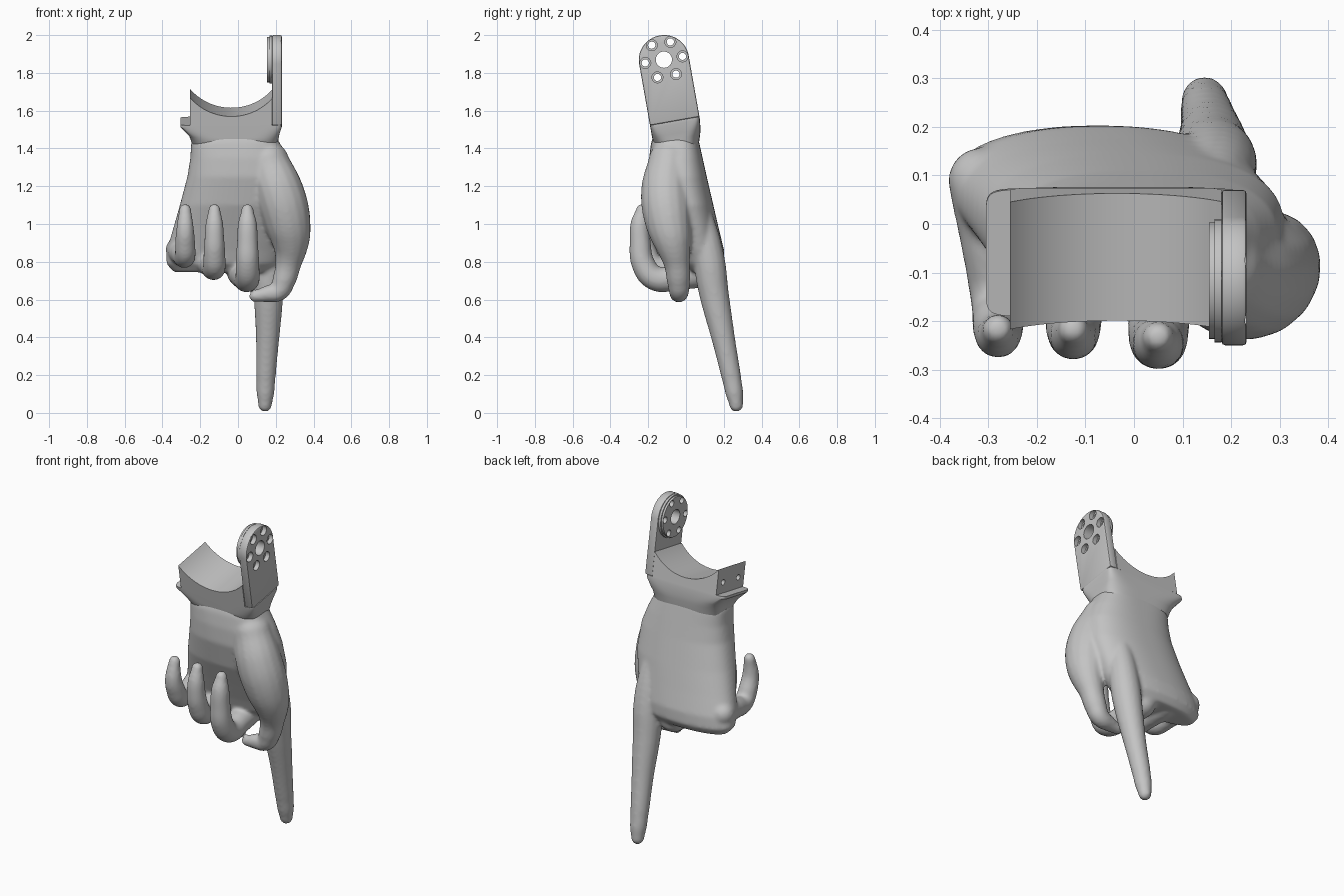
import bpy, bmesh, math
from mathutils import Matrix, Vector

cube = bpy.data.objects.get("Cube")
if cube:
    bpy.data.objects.remove(cube, do_unlink=True)

grey = bpy.data.materials.new("plain grey")
grey.use_nodes = True
grey.diffuse_color = (0.55, 0.55, 0.55, 1)
grey.node_tree.nodes["Principled BSDF"].inputs["Base Color"].default_value = (0.55, 0.55, 0.55, 1)

# The bracket leans forward around the joint centre
JOINT = Matrix.Translation((0, -0.117, 1.87)) @ Matrix.Rotation(math.radians(10), 4, 'X')


def finish(bm, name, matrix=None):
    bmesh.ops.recalc_face_normals(bm, faces=bm.faces)
    mesh = bpy.data.meshes.new(name)
    bm.to_mesh(mesh)
    bm.free()
    mesh.materials.append(grey)
    obj = bpy.data.objects.new(name, mesh)
    bpy.context.collection.objects.link(obj)
    if matrix:
        obj.matrix_world = matrix
    return obj


def select(objs):
    bpy.ops.object.select_all(action='DESELECT')
    for o in objs:
        o.select_set(True)
    bpy.context.view_layer.objects.active = objs[0]


def loft(name, sections, matrix=None, count=64):
    """Stack rounded-box rings: z, x min, x max, y min, y max, squareness."""
    bm = bmesh.new()
    rings = []
    for z, x0, x1, y0, y1, n in sections:
        ring = []
        for i in range(count):
            a = math.tau * (i + 0.5) / count
            c, s = math.cos(a), math.sin(a)
            px = math.copysign(abs(c) ** (2 / n), c)
            py = math.copysign(abs(s) ** (2 / n), s)
            ring.append(bm.verts.new(((x0 + x1 + px * (x1 - x0)) / 2,
                                      (y0 + y1 + py * (y1 - y0)) / 2, z)))
        rings.append(ring)
    for a, b in zip(rings, rings[1:]):
        for i in range(count):
            j = (i + 1) % count
            bm.faces.new((a[i], a[j], b[j], b[i]))
    bm.faces.new(rings[0])
    bm.faces.new(rings[-1])
    return finish(bm, name, matrix)


def prism(name, points, depth, matrix):
    """Extrude a closed outline of 3D points along a vector."""
    bm = bmesh.new()
    face = bm.faces.new([bm.verts.new(p) for p in points])
    out = bmesh.ops.extrude_face_region(bm, geom=[face], use_keep_orig=True)
    verts = [g for g in out["geom"] if isinstance(g, bmesh.types.BMVert)]
    bmesh.ops.translate(bm, verts=verts, vec=Vector(depth))
    return finish(bm, name, matrix)


def add_disc(bm, x0, x1, y, z, r):
    m = Matrix.Translation(((x0 + x1) / 2, y, z)) @ Matrix.Rotation(math.pi / 2, 4, 'Y')
    bmesh.ops.create_cone(bm, cap_ends=True, segments=40, radius1=r, radius2=r,
                          depth=x1 - x0, matrix=m)


def drill(obj, holes):
    """Cut round holes along x, one set at a time."""
    bm = bmesh.new()
    for h in holes:
        add_disc(bm, *h)
    cutter = finish(bm, "hole_cutter", JOINT)
    cutter.hide_render = True
    mod = obj.modifiers.new("holes", 'BOOLEAN')
    mod.operation, mod.solver, mod.object = 'DIFFERENCE', 'EXACT', cutter
    select([obj])
    bpy.ops.object.modifier_apply(modifier=mod.name)
    bpy.data.objects.remove(cutter, do_unlink=True)


def digit(name, points):
    """Tapered tube through x, y, z, radius points, with round ends."""
    curve = bpy.data.curves.new(name, 'CURVE')
    curve.dimensions = '3D'
    curve.bevel_depth = 1
    curve.bevel_resolution = 6
    curve.use_fill_caps = True
    spline = curve.splines.new('BEZIER')
    spline.radius_interpolation = 'CARDINAL'
    spline.bezier_points.add(len(points) - 1)
    for bp, (x, y, z, r) in zip(spline.bezier_points, points):
        bp.co, bp.radius = (x, y, z), r
        bp.handle_left_type = bp.handle_right_type = 'AUTO'
    tube = bpy.data.objects.new(name, curve)
    bpy.context.collection.objects.link(tube)
    select([tube])
    bpy.ops.object.convert(target='MESH')
    tube = bpy.context.view_layer.objects.active
    bm = bmesh.new()
    for x, y, z, r in (points[0], points[-1]):
        bmesh.ops.create_icosphere(bm, subdivisions=3, radius=r,
                                   matrix=Matrix.Translation((x, y, z)))
    return [tube, finish(bm, name + "_ends")]


# Palm
hand = loft("hand", [
    (1.49, -0.22, 0.19, -0.165, 0.055, 3),
    (1.43, -0.248, 0.22, -0.185, 0.07, 3),
    (1.35, -0.252, 0.262, -0.195, 0.088, 2.7),
    (1.25, -0.268, 0.30, -0.195, 0.11, 2.5),
    (1.1, -0.308, 0.31, -0.16, 0.145, 2.4),
    (0.97, -0.345, 0.28, -0.105, 0.175, 2.3),
    (0.86, -0.378, 0.25, -0.06, 0.202, 2.2),
    (0.79, -0.38, 0.22, -0.035, 0.203, 2.2),
    (0.745, -0.34, 0.18, 0.01, 0.175, 2.2)])
parts = [hand]

# Pointing finger and thumb
parts += digit("index_finger", [
    (0.15, 0.02, 1.2, 0.06), (0.165, 0.08, 1.0, 0.075),
    (0.17, 0.12, 0.82, 0.084), (0.163, 0.145, 0.65, 0.08),
    (0.158, 0.19, 0.43, 0.065), (0.148, 0.238, 0.2, 0.053),
    (0.145, 0.257, 0.1, 0.047), (0.143, 0.266, 0.042, 0.037)])
parts += digit("thumb", [
    (0.16, -0.09, 1.33, 0.11), (0.215, -0.108, 1.18, 0.13), (0.26, -0.095, 1.02, 0.125),
    (0.278, -0.07, 0.9, 0.1), (0.268, -0.05, 0.8, 0.072), (0.243, -0.04, 0.7, 0.062),
    (0.215, -0.037, 0.645, 0.054), (0.155, -0.04, 0.63, 0.045), (0.09, -0.04, 0.618, 0.032)])

# Curled fingers: knuckle x, tip x, lowest z, thickness, reach
for name, kx, tx, zb, s, reach in (("little_finger", -0.315, -0.28, 0.765, 0.85, -0.225),
                                   ("ring_finger", -0.155, -0.125, 0.705, 0.92, -0.225),
                                   ("middle_finger", 0.02, 0.05, 0.645, 1.0, -0.24)):
    mx = (kx + tx) / 2
    mid = (zb + 1.06) / 2
    parts += digit(name, [
        (kx, 0.09, zb + 0.1, 0.08 * s), (mx, -0.04, zb + 0.075, 0.07 * s),
        (tx, -0.165, zb + 0.068, 0.066 * s), (tx, reach + 0.015, zb + 0.14, 0.063 * s),
        (tx, reach - 0.003, mid + 0.05, 0.057 * s), (tx, reach - 0.003, 1.01, 0.05 * s),
        (tx, reach + 0.008, 1.075, 0.033)])

# Fuse all the flesh parts into one smooth skin
select(parts)
bpy.ops.object.join()
remesh = hand.modifiers.new("fuse", 'REMESH')
remesh.mode, remesh.voxel_size, remesh.use_smooth_shade = 'VOXEL', 0.01, True
soften = hand.modifiers.new("soften", 'SMOOTH')
soften.factor, soften.iterations = 0.5, 10
select([hand])
for mod in ("fuse", "soften"):
    bpy.ops.object.modifier_apply(modifier=mod)
hand.data.materials.clear()
hand.data.materials.append(grey)
for p in hand.data.polygons:
    p.material_index = 0

# Flared wrist cuff with a lip on the outer side
W, BASE = 0.133, -0.33
cuff = loft("wrist_cuff", [
    (-0.47, -0.235, 0.205, -0.118, 0.105, 3.5),
    (-0.425, -0.25, 0.214, -0.133, 0.12, 4),
    (-0.395, -0.26, 0.218, -0.133, 0.127, 6),
    (-0.345, -0.305, 0.232, -W, W, 12),
    (BASE, -0.305, 0.232, -W, W, 12)], JOINT, 96)

# Saddle with a round channel around the joint axis
R, CX = 0.288, -0.035
outline = [(0.18, -W, BASE), (-0.255, -W, BASE)]
a0, a1 = math.asin(-0.22 / R), math.asin(0.215 / R)
for i in range(33):
    a = a0 + (a1 - a0) * i / 32
    outline.append((CX + R * math.sin(a), -W, 0.006 - R * math.cos(a)))
saddle = prism("channel_saddle", outline, (0, 2 * W, 0), JOINT)
drill(saddle, [(-0.3, -0.225, y, -0.265, 0.017) for y in (-0.075, 0.075)])

# Upright side plate with a round top
outline = [(0.18, -W, BASE), (0.18, W, BASE)]
for i in range(33):
    a = math.pi * i / 32
    outline.append((0.18, W * math.cos(a), 0.13 * math.sin(a)))
plate = prism("side_plate", outline, (0.052, 0, 0), JOINT)
bevel = plate.modifiers.new("edge", 'BEVEL')
bevel.width, bevel.segments = 0.008, 2
select([plate])
bpy.ops.object.modifier_apply(modifier="edge")

# Stepped joint disc on the inner side of the plate
bm = bmesh.new()
add_disc(bm, 0.166, 0.18, 0, 0, 0.127)
disc = finish(bm, "joint_disc", JOINT)
bm = bmesh.new()
add_disc(bm, 0.154, 0.166, 0, 0, 0.12)
disc_face = finish(bm, "joint_disc_face", JOINT)

# Bolt circle and centre hole
bolts = [(0.1 * math.cos(i * math.pi / 3), 0.1 * math.sin(i * math.pi / 3)) for i in range(6)]
through = [(0.1, 0.3, y, z, 0.019) for y, z in bolts] + [(0.1, 0.3, 0, 0, 0.043)]
for part in (plate, disc, disc_face):
    drill(part, through)
drill(plate, [(0.205, 0.3, y, z, 0.029) for y, z in bolts])

select([cuff, saddle, plate, disc, disc_face])
bpy.ops.object.shade_smooth_by_angle(angle=math.radians(30))
select([hand])
bpy.ops.object.shade_smooth()
